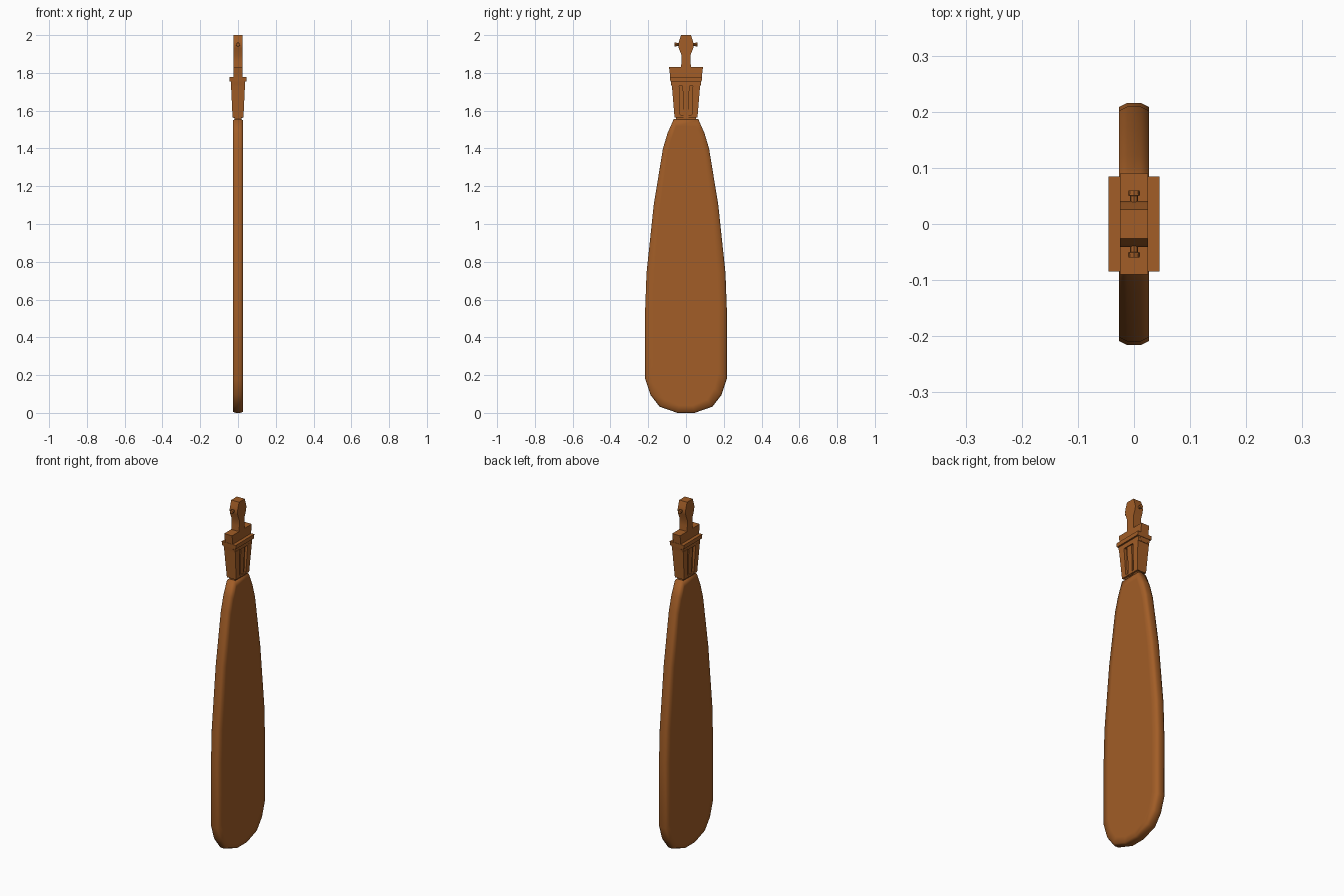
import bpy, bmesh, math

if "Cube" in bpy.data.objects:
    bpy.data.objects.remove(bpy.data.objects["Cube"])

wood = bpy.data.materials.new("warm brown wood")
wood.diffuse_color = (0.36, 0.11, 0.02, 1)
wood.use_nodes = True
wood.node_tree.nodes["Principled BSDF"].inputs["Base Color"].default_value = wood.diffuse_color


def finish(name, bm, angle=35):
    bmesh.ops.recalc_face_normals(bm, faces=bm.faces)
    me = bpy.data.meshes.new(name)
    bm.to_mesh(me)
    bm.free()
    me.materials.append(wood)
    ob = bpy.data.objects.new(name, me)
    bpy.context.collection.objects.link(ob)
    bpy.context.view_layer.objects.active = ob
    ob.select_set(True)
    bpy.ops.object.shade_smooth_by_angle(angle=math.radians(angle))
    ob.select_set(False)
    return ob


def loft(name, rings, angle=35):
    """Closed solid through equal-length rings of 3D points."""
    bm = bmesh.new()
    vs = [[bm.verts.new(p) for p in r] for r in rings]
    n = len(vs[0])
    for a, b in zip(vs, vs[1:]):
        for i in range(n):
            j = (i + 1) % n
            bm.faces.new((a[i], a[j], b[j], b[i]))
    bm.faces.new(vs[0])
    bm.faces.new(vs[-1])
    return finish(name, bm, angle)


def outline(half):
    """Mirror a half profile of (y, z) points across y = 0."""
    return half + [(-y, z) for y, z in reversed(half)]


def slab(name, half, levels, zc, angle=35):
    """Mirrored profile extruded along x; levels are (x, y scale, z scale)."""
    pts = outline(half)
    loft(name, [[(x, y * sy, zc + (z - zc) * sz) for y, z in pts]
                for x, sy, sz in levels], angle)


def taper(name, lo, hi):
    """Tapered block; lo and hi are (y0, y1, half x, z)."""
    loft(name, [[(-x, a, z), (x, a, z), (x, b, z), (-x, b, z)]
                for a, b, x, z in (lo, hi)])


# Broad flat blade with softened rim
blade = [(0.045, 0.0), (0.14, 0.033), (0.188, 0.095), (0.216, 0.18),
         (0.216, 0.55), (0.209, 0.74), (0.171, 1.1), (0.122, 1.4),
         (0.098, 1.48), (0.065, 1.555)]
slab("blade", blade, [(-0.027, 0.8, 0.95), (-0.027, 0.965, 0.993), (-0.012, 1, 1),
                      (0.012, 1, 1), (0.027, 0.965, 0.993), (0.027, 0.8, 0.95)],
     0.78, 80)

# Carved handle: recessed core, corner posts and centre rib
taper("handle_core", (-0.052, 0.052, 0.018, 1.54), (-0.072, 0.072, 0.02, 1.77))
for s, side in ((1, "right"), (-1, "left")):
    taper("post_" + side, (s * 0.030, s * 0.061, 0.029, 1.567),
          (s * 0.036, s * 0.075, 0.037, 1.735))
taper("centre_rib", (-0.014, 0.014, 0.025, 1.56), (-0.018, 0.018, 0.031, 1.74))
taper("foot_band", (-0.061, 0.061, 0.029, 1.565), (-0.061, 0.061, 0.029, 1.576))

# Stepped collar and flared shoulder
taper("collar_lower", (-0.077, 0.077, 0.036, 1.73), (-0.080, 0.080, 0.036, 1.757))
taper("collar_upper", (-0.083, 0.083, 0.045, 1.755), (-0.085, 0.085, 0.045, 1.778))
taper("shoulder", (-0.078, 0.078, 0.025, 1.735), (-0.09, 0.09, 0.025, 1.83))

# Neck and head
head = [(0.027, 1.82), (0.024, 1.86), (0.024, 1.895), (0.038, 1.93),
        (0.041, 1.95), (0.036, 1.97), (0.026, 2.0)]
slab("head", head, [(-0.025, 1, 1), (0.025, 1, 1)], 2.0)

# Side pegs with wider caps
for s, side in ((1, "right"), (-1, "left")):
    profile = [(0.036, 0.007), (0.05, 0.007), (0.051, 0.011), (0.06, 0.010)]
    loft("peg_" + side, [[(r * math.cos(math.tau * k / 8), s * y,
                           1.95 + r * math.sin(math.tau * k / 8))
                          for k in range(8)] for y, r in profile])
